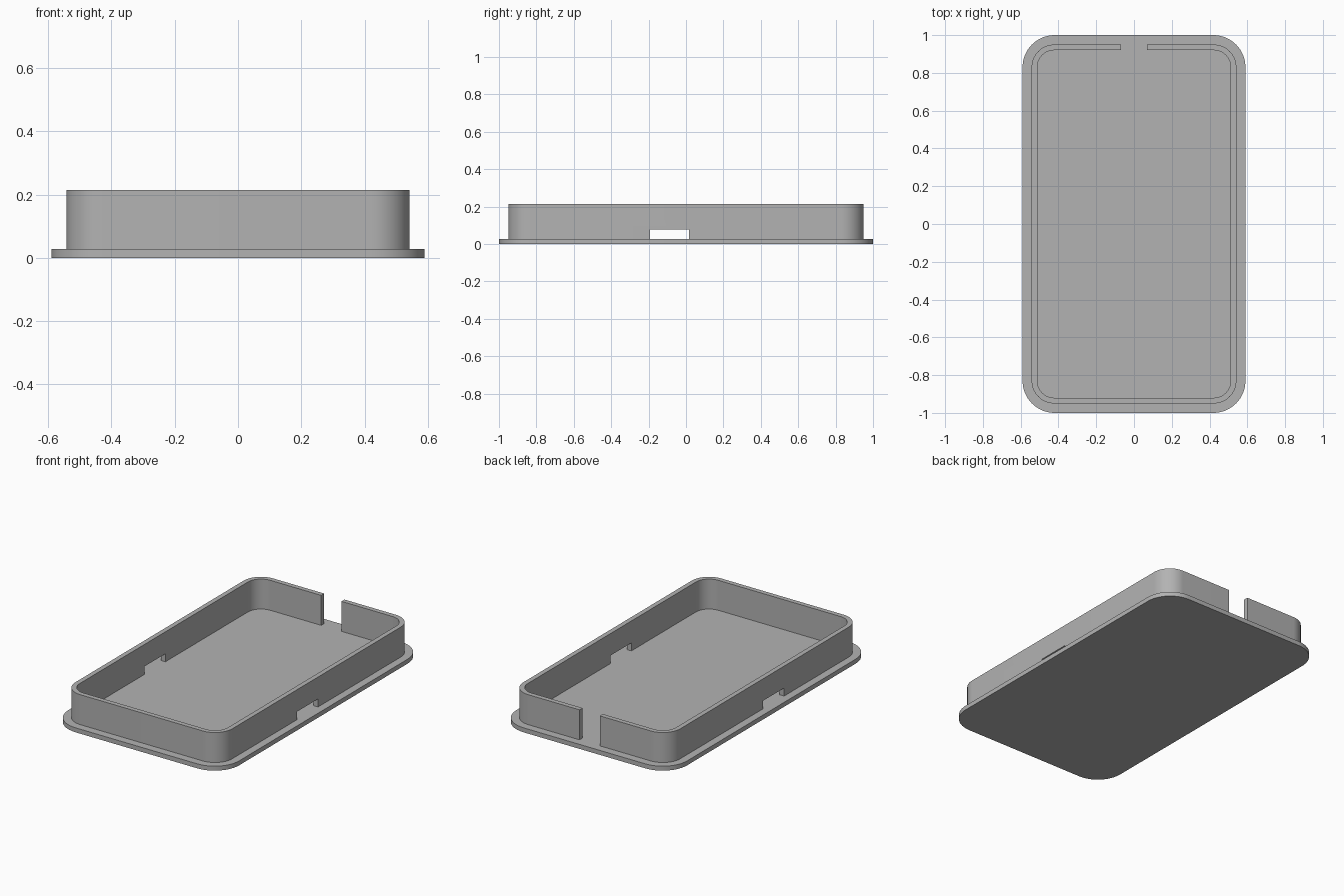
import bpy
import bmesh
from math import sin, cos, pi, radians

cube = bpy.data.objects.get("Cube")
if cube:
    bpy.data.objects.remove(cube)

BASE_TOP, WALL_TOP = 0.028, 0.215

grey = bpy.data.materials.new("plain grey")
grey.use_nodes = True
colour = (0.45, 0.45, 0.45, 1)
grey.diffuse_color = colour
grey.node_tree.nodes["Principled BSDF"].inputs["Base Color"].default_value = colour


def rounded_slab(name, half_x, half_y, radius, z0, z1, steps=16):
    """Extruded rectangle with rounded corners."""
    bm = bmesh.new()
    verts = []
    for i, (sx, sy) in enumerate([(1, 1), (-1, 1), (-1, -1), (1, -1)]):
        for k in range(steps + 1):
            a = (i + k / steps) * pi / 2
            verts.append(bm.verts.new((sx * (half_x - radius) + radius * cos(a),
                                       sy * (half_y - radius) + radius * sin(a), z0)))
    face = bm.faces.new(verts)
    top = bmesh.ops.extrude_face_region(bm, geom=[face])["geom"]
    bmesh.ops.translate(bm, vec=(0, 0, z1 - z0),
                        verts=[v for v in top if isinstance(v, bmesh.types.BMVert)])
    bmesh.ops.recalc_face_normals(bm, faces=bm.faces)
    mesh = bpy.data.meshes.new(name)
    bm.to_mesh(mesh)
    bm.free()
    mesh.materials.append(grey)
    obj = bpy.data.objects.new(name, mesh)
    bpy.context.collection.objects.link(obj)
    return obj


def box(name, low, high):
    bpy.ops.mesh.primitive_cube_add(size=1, location=[(a + b) / 2 for a, b in zip(low, high)])
    obj = bpy.context.object
    obj.name = name
    obj.scale = [b - a for a, b in zip(low, high)]
    obj.data.materials.append(grey)
    return obj


def activate(obj):
    bpy.ops.object.select_all(action="DESELECT")
    obj.select_set(True)
    bpy.context.view_layer.objects.active = obj


def cut(target, cutter):
    """Subtract the cutter and discard it."""
    cutter.hide_render = True
    mod = target.modifiers.new("cut", "BOOLEAN")
    mod.operation = "DIFFERENCE"
    mod.solver = "EXACT"
    mod.object = cutter
    activate(target)
    bpy.ops.object.modifier_apply(modifier=mod.name)
    bpy.data.objects.remove(cutter)


# Flat base plate with a protruding lip
base = rounded_slab("base_plate", 0.59, 1.0, 0.17, 0, BASE_TOP)

# Thin rim wall, hollowed out
wall = rounded_slab("rim_wall", 0.542, 0.95, 0.12, BASE_TOP, WALL_TOP)
cut(wall, rounded_slab("hollow_cutter", 0.512, 0.92, 0.09, -0.1, 0.4))

# Full-height gap in the back wall
cut(wall, box("back_gap_cutter", (-0.07, 0.8, -0.1), (0.07, 1.1, 0.4)))

# Low slot through both side walls
cut(wall, box("side_slot_cutter", (-0.8, -0.193, -0.1), (0.8, 0.015, 0.078)))

for part in (base, wall):
    activate(part)
    bpy.ops.object.shade_smooth_by_angle(angle=radians(30))
